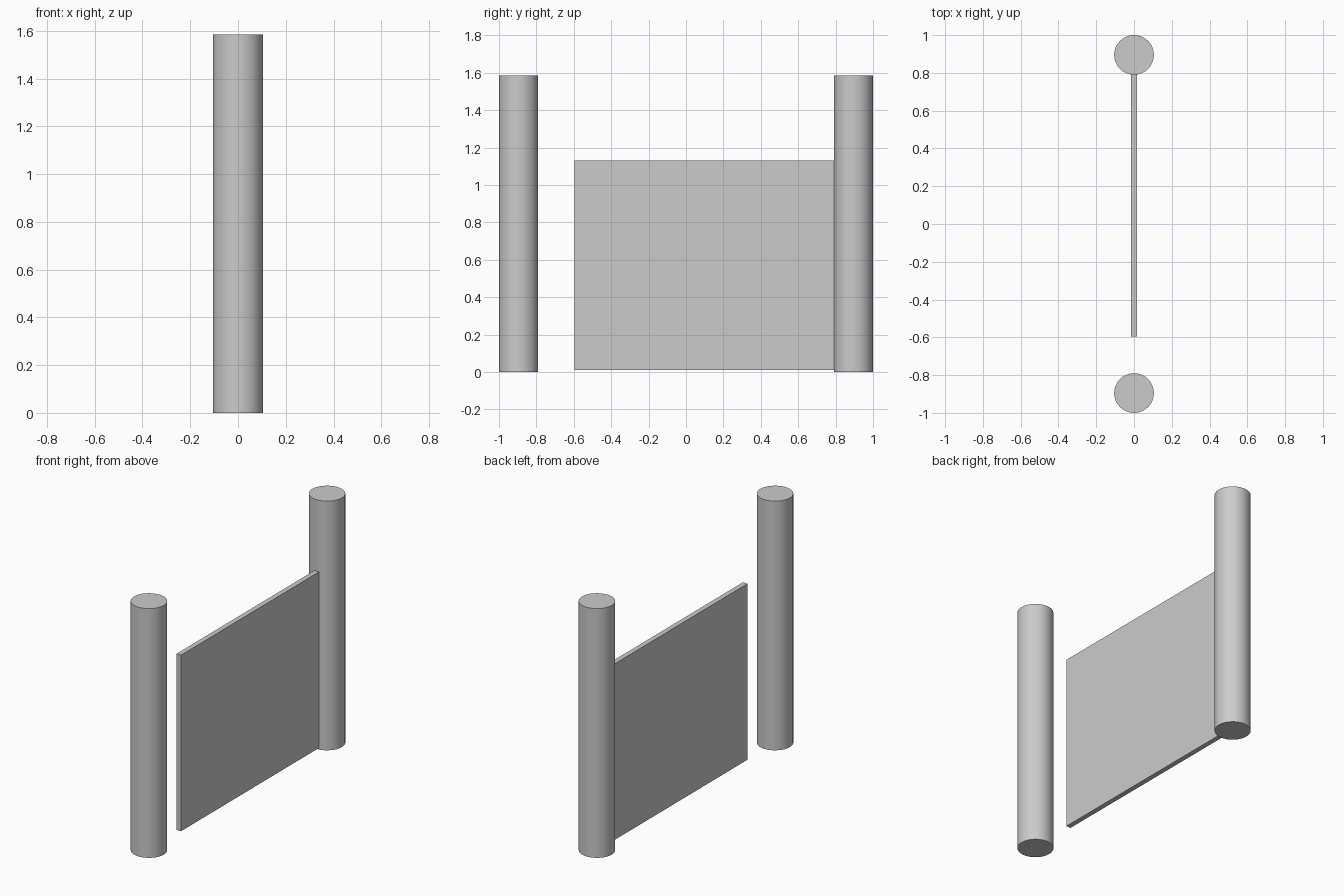
import bpy
import math

cube = bpy.data.objects.get("Cube")
if cube:
    bpy.data.objects.remove(cube, do_unlink=True)

POST_RADIUS = 0.105
POST_HEIGHT = 1.585
POST_Y = 1 - POST_RADIUS

# One plain grey for everything
grey = bpy.data.materials.new("light grey")
grey.use_nodes = True
colour = (0.6, 0.6, 0.6, 1)
grey.diffuse_color = colour
grey.node_tree.nodes["Principled BSDF"].inputs["Base Color"].default_value = colour


def finish(name):
    obj = bpy.context.object
    obj.name = obj.data.name = name
    obj.data.materials.append(grey)
    return obj


# Round posts at the front and back
for name, side in (("front_post", -1), ("back_post", 1)):
    bpy.ops.mesh.primitive_cylinder_add(
        vertices=64, radius=POST_RADIUS, depth=POST_HEIGHT,
        location=(0, side * POST_Y, POST_HEIGHT / 2))
    finish(name)
    bpy.ops.object.shade_smooth_by_angle(angle=math.radians(30))

# Thin gate panel, attached to the back post and just clear of the ground
y0, y1, z0, z1 = -0.595, 0.8, 0.01, 1.13
bpy.ops.mesh.primitive_cube_add(size=1, location=(0, (y0 + y1) / 2, (z0 + z1) / 2))
panel = finish("gate_panel")
panel.scale = (0.032, y1 - y0, z1 - z0)
bpy.ops.object.transform_apply(location=False, rotation=False, scale=True)
